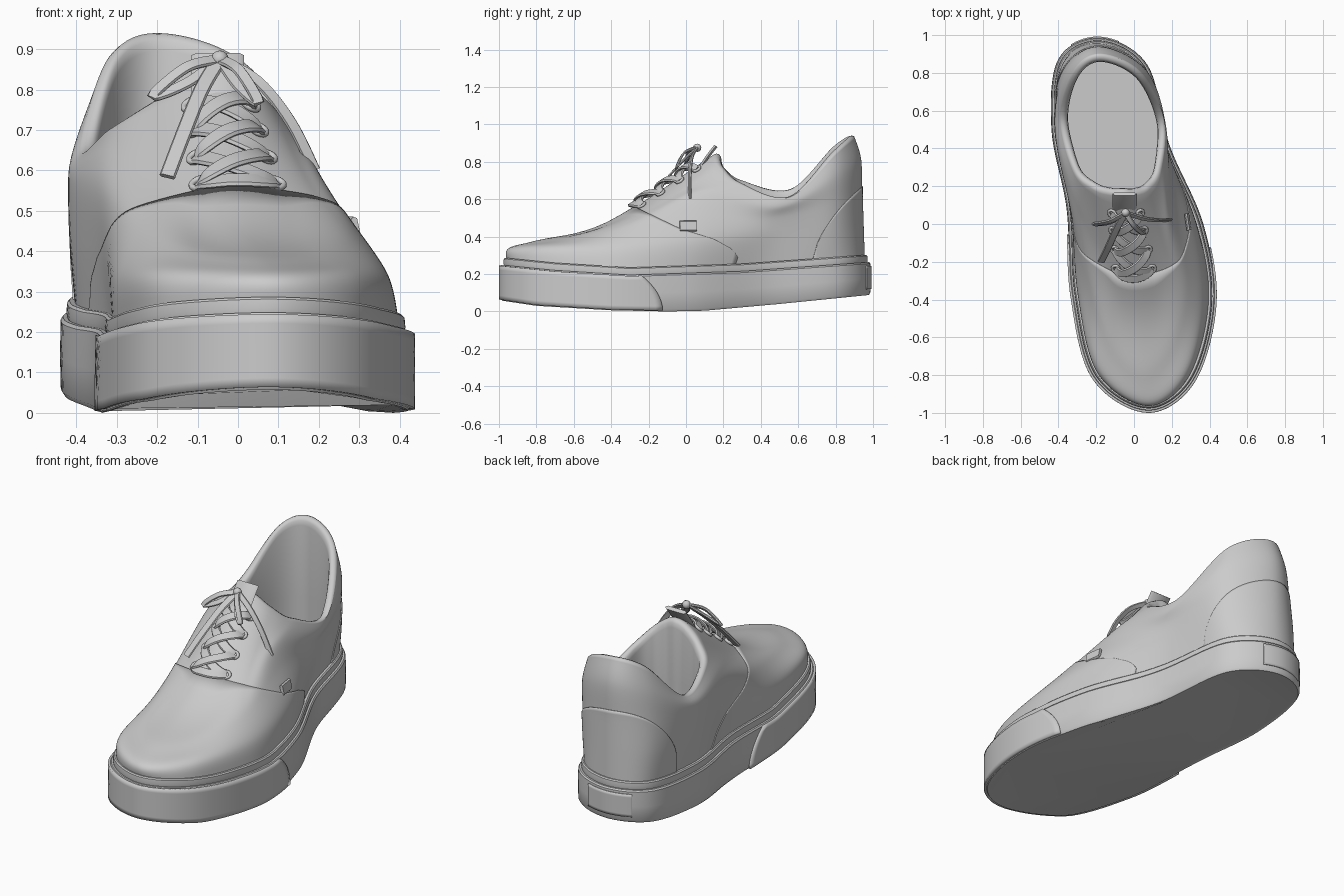
import bpy, bmesh, math
from mathutils import Vector as V

cube = bpy.data.objects.get("Cube")
if cube:
    bpy.data.objects.remove(cube, do_unlink=True)

grey = bpy.data.materials.new("plain_grey")
grey.use_nodes = True
grey.diffuse_color = (0.6, 0.6, 0.6, 1)
grey.node_tree.nodes["Principled BSDF"].inputs["Base Color"].default_value = grey.diffuse_color


# ---- helpers ----
def spline(pts, t, closed=False):
    """Smooth curve through the points, t counted in points."""
    n = len(pts)
    i = math.floor(t) if closed else min(max(math.floor(t), 0), n - 2)
    f = t - i
    pick = (lambda k: pts[k % n]) if closed else (lambda k: pts[min(max(k, 0), n - 1)])
    a, b, c, d = (pick(i + k) for k in (-1, 0, 1, 2))
    return b + 0.5 * f * (c - a + f * (2 * a - 5 * b + 4 * c - d + f * (3 * (b - c) + d - a)))


def ramp(table, x):
    """Straight-line lookup in a short table."""
    for (x0, y0), (x1, y1) in zip(table, table[1:]):
        if x <= x1:
            return y0 + (y1 - y0) * max(0, (x - x0) / (x1 - x0))
    return table[-1][1]


def finish(name, bm, thickness=0, angle=35):
    mesh = bpy.data.meshes.new(name)
    bm.to_mesh(mesh)
    bm.free()
    mesh.shade_smooth()
    mesh.set_sharp_from_angle(angle=math.radians(angle))
    mesh.materials.append(grey)
    obj = bpy.data.objects.new(name, mesh)
    bpy.context.collection.objects.link(obj)
    if thickness:
        mod = obj.modifiers.new("thickness", 'SOLIDIFY')
        mod.thickness, mod.offset = thickness, -1
    return obj


def loft(name, rows, closed=True, cap_start=False, cap_end=False, **opts):
    """Skin rows of points into a surface."""
    bm = bmesh.new()
    grid = [[bm.verts.new(p) for p in row] for row in rows]
    n = len(rows[0])
    for low, high in zip(grid, grid[1:]):
        for i in range(n if closed else n - 1):
            k = (i + 1) % n
            bm.faces.new((low[i], low[k], high[k], high[i]))
    if cap_start:
        bm.faces.new(grid[0][::-1])
    if cap_end:
        bm.faces.new(grid[-1])
    return finish(name, bm, **opts)


def strap(name, path, normals, width, thick=0.012):
    """Flat band following a path."""
    rows = []
    for i, (p, n) in enumerate(zip(path, normals)):
        run = (path[min(i + 1, len(path) - 1)] - path[max(i - 1, 0)]).normalized()
        side = run.cross(n).normalized()
        up = side.cross(run) * thick / 2
        s = side * width / 2
        rows.append([p - s * .8 + up, p - s, p - s * .8 - up, p + s * .8 - up, p + s, p + s * .8 + up])
    return loft(name, rows, cap_start=True, cap_end=True, angle=50)


# ---- feature curves: toe, along the left side to the heel, back along the right ----
outline = [V((x, y, 0)) for x, y in (
    (.07, -.99), (.315, -.83), (.427, -.42), (.365, 0), (.185, .42), (.07, .84),
    (-.18, .985), (-.4, .87), (-.435, .5), (-.355, .08), (-.327, -.38), (-.215, -.81))]
wall_line = [V(p) for p in (
    (.07, -.945, .335), (.275, -.78, .34), (.365, -.4, .34), (.31, .02, .38), (.155, .45, .4),
    (.06, .81, .42), (-.18, .945, .45), (-.375, .84, .45), (-.415, .5, .42), (-.335, .08, .4),
    (-.29, -.36, .34), (-.185, -.77, .34))]
shoulder_line = [V(p) for p in (
    (.05, -.8, .375), (.2, -.66, .385), (.28, -.35, .44), (.225, .05, .54), (.162, .46, .5),
    (.07, .805, .58), (-.18, .94, .62), (-.365, .83, .62), (-.42, .51, .55), (-.34, .1, .54),
    (-.24, -.3, .45), (-.12, -.66, .39))]
throat_line = [V(p) for p in (
    (.01, -.42, .475), (.12, -.36, .49), (.18, -.17, .56), (.175, .12, .64), (.172, .5, .56),
    (.07, .805, .72), (-.18, .937, .81), (-.35, .825, .76), (-.415, .53, .61), (-.33, .17, .63),
    (-.19, -.13, .57), (-.09, -.36, .49))]
collar_line = [V(p) for p in (
    (-.05, .15, .84), (.01, .15, .82), (.08, .18, .765), (.14, .28, .685), (.16, .55, .61),
    (.035, .805, .85), (-.18, .9, .935), (-.32, .81, .88), (-.39, .56, .65), (-.32, .28, .7),
    (-.215, .18, .765), (-.12, .15, .82))]
sole_bottom = [(-1, .06), (-.8, .03), (-.4, .006), (-.1, 0), (.1, .004), (.5, .04), (1, .09)]
sole_top = [(-1, .25), (-.7, .22), (-.3, .195), (.3, .215), (1, .265)]


def rim_point(u, offset=0, h=0, lift=0):
    """Point on the sole side, h running from its bottom to its top."""
    p = spline(outline, u, True)
    run = spline(outline, u + .02, True) - spline(outline, u - .02, True)
    p = p + V((run.y, -run.x, 0)).normalized() * offset
    low, high = ramp(sole_bottom, p.y), ramp(sole_top, p.y)
    p.z = low + (high - low) * h + lift
    return p


welt_line = [rim_point(k, -.035, 1, .03) for k in range(len(outline))]
lines = [welt_line, wall_line, shoulder_line, throat_line, collar_line]


def upper(u, v):
    return spline([spline(line, u, True) for line in lines], v)


def normal(u, v):
    e = .03
    du = upper(u + e, v) - upper(u - e, v)
    dv = upper(u, min(v + e, 4)) - upper(u, max(v - e, 0))
    return du.cross(dv).normalized()


STEPS = 144
us = [12 * i / STEPS for i in range(STEPS)]

# ---- sole with welt strip ----
sole_rings = [(-.025, 0, .004), (-.008, 0, 0), (0, 0, .012), (.002, .5, 0), (0, 1, -.008), (-.006, 1, 0),
              (-.016, 1, 0), (-.014, 1, .012), (-.016, 1, .034), (-.022, 1, .04), (-.05, 1, .04)]
loft("sole", [[rim_point(u, o, h, d) for u in us] for o, h, d in sole_rings], cap_start=True)


# ---- upper with padded collar and lining ----
def lining(u, inset, z_shift=0, floor=None):
    p = spline(collar_line, u, True)
    inward = (V((-.12, .5, 0)) - V((p.x, p.y, 0))).normalized()
    p = p + inward * inset
    p.z = p.z + z_shift if floor is None else floor
    return p


rows = [[upper(u, 4 * j / 32) for u in us] for j in range(33)]
rows += [[lining(u, i, d) for u in us] for i, d in ((.012, .004), (.028, 0), (.038, -.015), (.042, -.04))]
rows += [[lining(u, .042, 0, z) for u in us] for z in (.5, .4, .3)]
loft("upper", rows, cap_end=True, angle=60)


# ---- overlaid panels that follow the upper and the sole ----
def panel(name, u0, u1, v_top, offset, cols=60, levels=24):
    columns = []
    for i in range(cols + 1):
        u = u0 + (u1 - u0) * i / cols
        top = v_top(u)
        steps = [top * j / levels for j in range(levels + 1)]
        columns.append([upper(u, v) + normal(u, v) * offset for v in steps])
    return loft(name, list(zip(*columns)), closed=False, thickness=offset * 1.5)


# height of the vamp seam by depth: straight across the throat, then sweeping down the sides
vamp_seam = [(-.325, 1), (-.29, .6), (-.26, .55), (-.03, .44), (.15, .385), (.25, .33), (.32, .22)]


def vamp_top(u):
    """Climb the upper until it crosses the vamp seam."""
    low, high = 0, 4
    for _ in range(14):
        v = (low + high) / 2
        p = upper(u, v)
        if p.z < ramp(vamp_seam, p.y):
            low = v
        else:
            high = v
    return max(low, .03)


panel("toe_vamp", -3.65, 3.65, vamp_top, .004, 120)
panel("heel_counter", 4.6, 7.6,
      lambda u: .05 + 2.2 * max(0, 1 - abs((u - 6.1) / 1.5) ** 2.6) ** .5, .005)


def sole_plate(name, mid, half, h0, h1, offset):
    """Raised plate wrapped round the side of the sole."""
    grid = []
    for j in range(9):
        h = h0 + (h1 - h0) * j / 8
        grid.append([rim_point(mid + half(h) * (i / 30 - 1), offset, h) for i in range(61)])
    return loft(name, grid, closed=False, thickness=offset * 1.5)


sole_plate("toe_bumper", 0, lambda h: 2.7 - .28 * h * h, .02, .97, .01)
sole_plate("heel_plate", 6.12, lambda h: .5, .18, .88, .007)

# ---- side tab ----
tab_out = normal(2.95, 1.45)
tab_mid = upper(2.95, 1.45) + tab_out * .008
tab_out.z *= .4
tab_run = V((0, 0, 1)).cross(tab_out).normalized()
strap("side_tab", [tab_mid + tab_run * d for d in (-.045, 0, .045)], [tab_out] * 3, .06, .016)

# ---- tongue ----
tongue = [V((-.05, y, z)) for y, z in ((.07, .76), (.11, .82), (.14, .86), (.16, .885))]
strap("tongue", tongue, [V((0, -.7, .6))] * 4, .13, .02)

# ---- eyelets ----
eyelet_rows = [3.25, 3.42, 3.59, 3.76]
for side, label in ((1, "left"), (-1, "right")):
    for k, v in enumerate(eyelet_rows):
        n = normal(side, v)
        turn = n.to_track_quat('Z', 'Y')
        centre = upper(side, v) + n * .006
        ring = []
        for i in range(17):
            a = math.tau * i / 16
            ring.append([centre + turn @ V(((.02 + .008 * math.cos(b)) * math.cos(a),
                                            (.02 + .008 * math.cos(b)) * math.sin(a),
                                            .008 * math.sin(b)))
                         for b in (math.tau * m / 8 for m in range(8))])
        loft(f"eyelet_{label}_{k + 1}", ring, angle=80)


# ---- crossed laces ----
def lace(name, u0, v0, u1, v1, lift):
    path, normals = [], []
    for i in range(13):
        f = i / 12
        u, v = u0 + (u1 - u0) * f, v0 + (v1 - v0) * f
        n = normal(u, v)
        path.append(upper(u, v) + n * (.004 + lift * math.sin(math.pi * f) ** .6))
        normals.append(n)
    strap(name, path, normals, .05, .014)


lace("lace_bar", -1, eyelet_rows[0], 1, eyelet_rows[0], .02)
for k, (v0, v1) in enumerate(zip(eyelet_rows, eyelet_rows[1:])):
    lace(f"lace_over_{k + 1}", -1, v0, 1, v1, .035)
    lace(f"lace_under_{k + 1}", 1, v0, -1, v1, .02)

# ---- bow: knot, two loops and two loose ends ----
knot = V((-.045, .06, .875))
bm = bmesh.new()
bmesh.ops.create_uvsphere(bm, u_segments=12, v_segments=8, radius=.022)
bmesh.ops.translate(bm, vec=knot, verts=bm.verts)
finish("knot", bm, angle=80)


def ribbon(name, points, width):
    pts = [V(p) for p in points]
    count = 6 * (len(pts) - 1)
    path = [spline(pts, i / 6) for i in range(count + 1)]
    strap(name, path, [V((0, -.75, .6))] * (count + 1), width)


for label, tip in (("right", V((-.21, 0, .785))), ("left", V((.05, -.05, .77)))):
    mid = (knot + tip) / 2
    ribbon(f"bow_loop_{label}", [knot, mid + V((0, -.015, .025)), tip, mid + V((0, -.02, -.015)), knot], .03)
ribbon("lace_end_right", [knot, (-.09, -.02, .8), (-.135, -.12, .69), (-.175, -.2, .585)], .04)
ribbon("lace_end_left", [knot, (.05, .03, .82), (.13, .02, .72), (.19, .02, .6)], .03)
